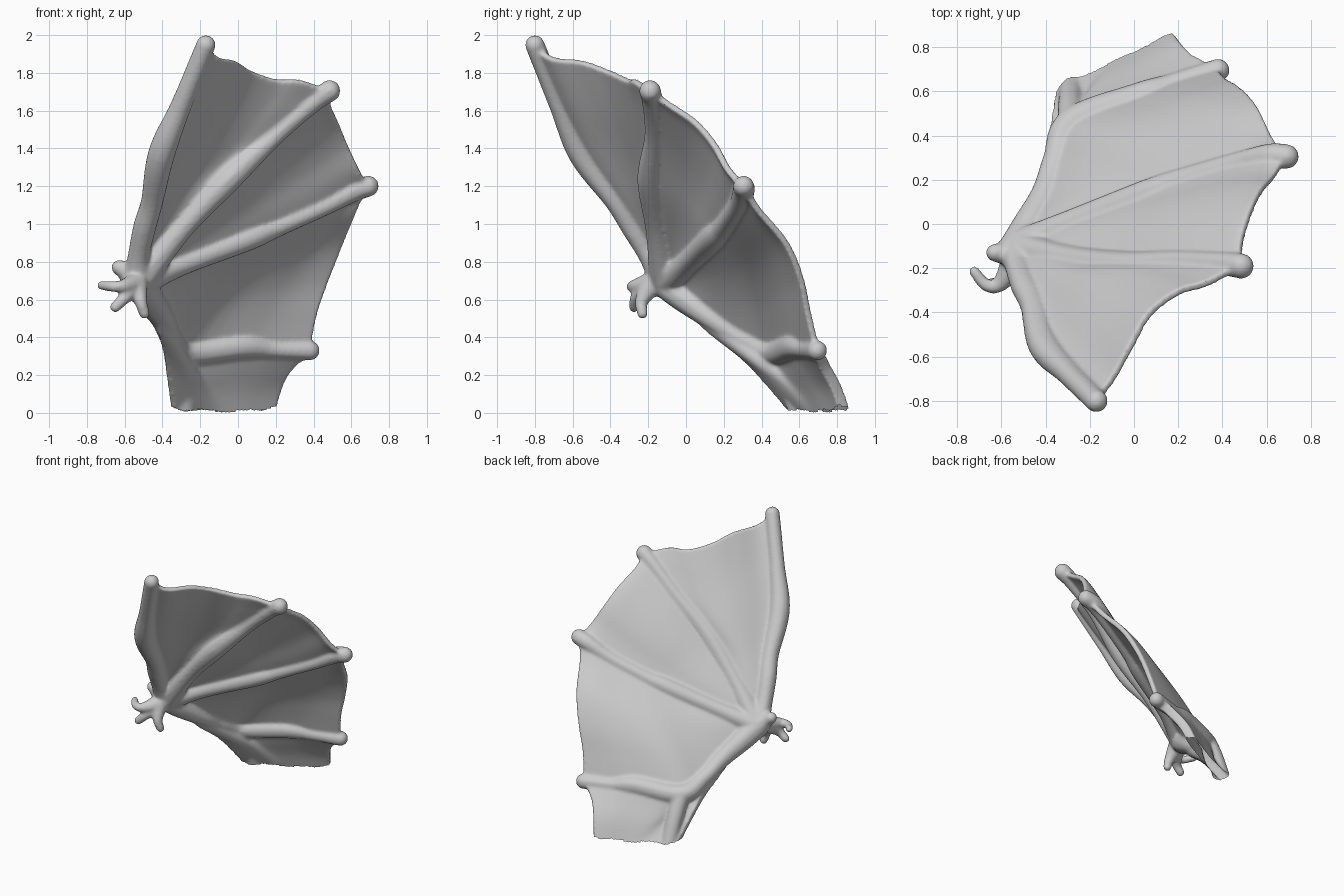
import bpy, bmesh, math
from mathutils import Vector, Matrix

if "Cube" in bpy.data.objects:
    bpy.data.objects.remove(bpy.data.objects["Cube"], do_unlink=True)

N = 32  # samples along every bone and membrane edge
BACK = Vector((-.5, .72, .49))  # direction the membrane billows


def spline(points, n=N):
    """Smooth path through points; works for positions and radii alike."""
    p = [Vector(q) for q in points]
    p = [2 * p[0] - p[1]] + p + [2 * p[-1] - p[-2]]
    out = []
    for i in range(n + 1):
        t = i / n * (len(p) - 3)
        k = min(int(t), len(p) - 4)
        t -= k
        a, b, c, d = p[k:k + 4]
        out.append(0.5 * (2 * b + (c - a) * t + (2 * a - 5 * b + 4 * c - d) * t ** 2
                          + (3 * b - a - 3 * c + d) * t ** 3))
    return out


def tube(bm, points, n=80):
    """Round limb of overlapping beads; each point is x, y, z, radius."""
    for q in spline(points, n):
        bmesh.ops.create_icosphere(bm, subdivisions=2, radius=q[3],
                                   matrix=Matrix.Translation(q.to_3d()))


def panel(bm, a, b, left, right, billow=0):
    """Membrane filling the space between four edge paths."""
    rows = []
    for j in range(N + 1):
        v = j / N
        start, end = (left[j] - a[0].lerp(b[0], v)), (right[j] - a[N].lerp(b[N], v))
        row = []
        for i in range(N + 1):
            u = i / N
            sag = BACK * billow * u * (1 - u) * math.sin(math.pi * v)
            row.append(bm.verts.new(a[i].lerp(b[i], v) + start * (1 - u) ** 2
                                    + end * u ** 2 + sag))
        rows.append(row)
    for j in range(N):
        for i in range(N):
            bm.faces.new((rows[j][i], rows[j][i + 1], rows[j + 1][i + 1], rows[j + 1][i]))


def make_sheet(name, bm, thickness):
    """Turn the panels into a closed skin of even thickness."""
    bmesh.ops.remove_doubles(bm, verts=bm.verts, dist=.0005)
    bmesh.ops.recalc_face_normals(bm, faces=bm.faces)
    mesh = bpy.data.meshes.new(name)
    bm.to_mesh(mesh)
    bm.free()
    ob = bpy.data.objects.new(name, mesh)
    bpy.context.collection.objects.link(ob)
    skin = ob.modifiers.new("thickness", 'SOLIDIFY')
    skin.thickness = thickness
    skin.offset = 0
    apply_modifiers(ob)
    return ob


def apply_modifiers(ob):
    deps = bpy.context.evaluated_depsgraph_get()
    ob.data = bpy.data.meshes.new_from_object(ob.evaluated_get(deps))
    ob.modifiers.clear()


# Bones: leading spar, two middle fingers, forearm with trailing finger
wrist = (-.53, -.11, .69, .085)
bones = [
    [wrist, (-.525, -.19, .83, .062), (-.495, -.28, .98, .064), (-.455, -.37, 1.12, .062),
     (-.405, -.55, 1.37, .075), (-.3, -.67, 1.63, .058), (-.17, -.8, 1.948, .054)],
    [wrist, (-.3, -.155, .97, .062), (-.05, -.19, 1.235, .07), (.2, -.17, 1.47, .052),
     (.4, -.18, 1.645, .055), (.485, -.19, 1.705, .06)],
    [wrist, (-.3, 0, .785, .062), (.05, .135, .92, .066), (.2, .195, .98, .055),
     (.45, .27, 1.09, .052), (.61, .305, 1.175, .06), (.69, .305, 1.2, .058)],
    [wrist, (-.475, -.01, .61, .08), (-.4, .14, .5, .066), (-.355, .29, .4, .06),
     (-.28, .46, .32, .07), (.02, .575, .35, .068), (.18, .635, .335, .05),
     (.38, .695, .33, .055)],
]
paths = [[q.to_3d() for q in spline(b)] for b in bones]

# Scalloped outer edges between neighbouring finger tips
scallops = [
    [(-.1, -.71, 1.88), (-.01, -.55, 1.86), (.07, -.41, 1.81), (.2, -.31, 1.765),
     (.33, -.27, 1.76)],
    [(.49, -.08, 1.63), (.53, .05, 1.54), (.58, .15, 1.42), (.64, .22, 1.29)],
    [(.63, .38, 1.08), (.555, .53, .9), (.48, .61, .71), (.415, .65, .52)],
]

# Membrane panels fan out from the wrist
bm = bmesh.new()
hub = [paths[0][0]] * (N + 1)
for k, edge in enumerate(scallops):
    a, b = paths[k], paths[k + 1]
    panel(bm, a, b, hub, spline([a[N], *edge, b[N]]), billow=.1)
wing = make_sheet("wing", bm, .036)

# Thicker root sleeve from the forearm down to the torn lower edge
bm = bmesh.new()
low_left, low_right = Vector((-.34, .62, -.04)), Vector((.18, .855, -.03))
root_edge = spline([low_left, (-.2, .68, -.04), (0, .76, -.04), low_right])
panel(bm, paths[3], root_edge,
      spline([paths[3][0], (-.44, .07, .5), (-.39, .32, .3), low_left]),
      spline([paths[3][N], (.28, .74, .24), (.22, .8, .13), low_right]))
root = make_sheet("root", bm, .065)

# Limbs: bones, upper arm and the small claws at the wrist
bm = bmesh.new()
bm.from_mesh(wing.data)
bm.from_mesh(root.data)
bpy.data.objects.remove(root, do_unlink=True)
for b in bones:
    tube(bm, b)
tube(bm, [(-.28, .46, .32, .07), (-.285, .54, .17, .06), (-.28, .62, -.04, .062)])
palm = (-.54, -.18, .685, .065)
for claw in (
    [palm, (-.61, -.275, .67, .036), (-.67, -.275, .67, .03), (-.722, -.215, .675, .026)],
    [palm, (-.6, -.26, .61, .036), (-.65, -.275, .56, .03)],
    [palm, (-.515, -.235, .59, .036), (-.495, -.23, .525, .03)],
    [wrist, (-.585, -.13, .745, .055), (-.63, -.13, .77, .042)],
):
    tube(bm, claw, 30)
bm.to_mesh(wing.data)
bm.free()

# Fuse everything into one soft skin
fuse = wing.modifiers.new("fuse", 'REMESH')
fuse.mode = 'VOXEL'
fuse.voxel_size = .0095
soft = wing.modifiers.new("soften", 'SMOOTH')
soft.factor = .5
soft.iterations = 12
apply_modifiers(wing)

# Leave the root open with a ragged lower edge
bm = bmesh.new()
bm.from_mesh(wing.data)
torn = [v for v in bm.verts
        if v.co.z < .007 + .007 * math.sin(v.co.x * 24) + max(0, abs(v.co.x + .08) - .2) * .4]
bmesh.ops.delete(bm, geom=torn, context='VERTS')
for f in bm.faces:
    f.smooth = True
bm.to_mesh(wing.data)
bm.free()

# Single grey skin colour
grey = bpy.data.materials.new("grey_skin")
grey.use_nodes = True
colour = (.6, .6, .6, 1)
grey.diffuse_color = colour
grey.node_tree.nodes["Principled BSDF"].inputs["Base Color"].default_value = colour
wing.data.materials.clear()
wing.data.materials.append(grey)
